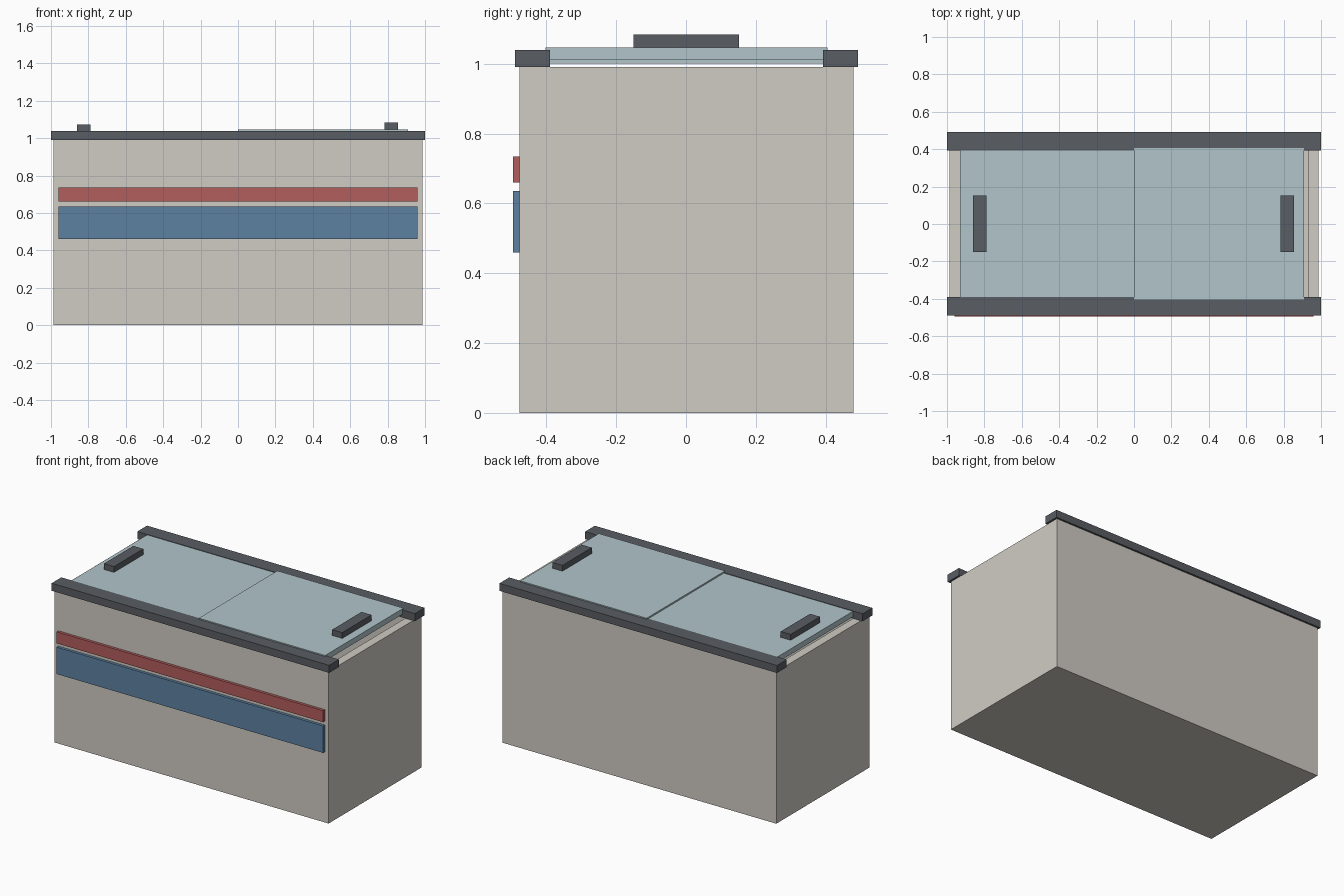
import bpy, bmesh, random

if "Cube" in bpy.data.objects:
    bpy.data.objects.remove(bpy.data.objects["Cube"])

random.seed(4)


def mat(name, r, g, b):
    m = bpy.data.materials.new(name)
    m.diffuse_color = (r, g, b, 1)
    m.use_nodes = True
    m.node_tree.nodes["Principled BSDF"].inputs["Base Color"].default_value = m.diffuse_color
    return m


shell = mat("shell", 0.63, 0.60, 0.55)
trim = mat("dark_trim", 0.10, 0.11, 0.125)
glass = mat("glass", 0.44, 0.56, 0.59)
red = mat("red", 0.45, 0.11, 0.11)
blue = mat("blue", 0.11, 0.22, 0.36)
yellow = mat("yellow", 0.75, 0.55, 0.10)


def box(name, x, y, z, material):
    """Box from (min, max) ranges on each axis."""
    bm = bmesh.new()
    bmesh.ops.create_cube(bm, size=1)
    for v in bm.verts:
        v.co = [r[0] if c < 0 else r[1] for c, r in zip(v.co, (x, y, z))]
    me = bpy.data.meshes.new(name)
    bm.to_mesh(me)
    bm.free()
    me.materials.append(material)
    ob = bpy.data.objects.new(name, me)
    bpy.context.collection.objects.link(ob)
    return ob


# Open-topped insulated cabinet: inset the top face, then sink it
cabinet = box("cabinet", (-0.987, 0.987), (-0.477, 0.48), (0, 0.99), shell)
bm = bmesh.new()
bm.from_mesh(cabinet.data)
bm.normal_update()
top = max(bm.faces, key=lambda f: f.calc_center_median().z)
bmesh.ops.inset_region(bm, faces=[top], thickness=0.08)
well = bmesh.ops.extrude_discrete_faces(bm, faces=[top])["faces"][0]
for v in well.verts:
    v.co.z = 0.1
bm.to_mesh(cabinet.data)
bm.free()

# Rails along the front and back top edges
box("front_rail", (-1, 1), (-0.49, -0.39), (0.99, 1.039), trim)
box("back_rail", (-1, 1), (0.392, 0.492), (0.99, 1.039), trim)

# Sliding glass lids, the right one riding slightly higher, with handles
for side, x, z, hx in (("left", (-0.93, 0.0), 1.0, -0.825),
                       ("right", (0.0, 0.91), 1.01, 0.82)):
    box(side + "_lid", x, (-0.403, 0.405), (z, z + 0.036), glass)
    box(side + "_handle", (hx - 0.036, hx + 0.036), (-0.15, 0.152),
        (z + 0.036, z + 0.074), trim)

# Colour stripes on the front
box("red_stripe", (-0.96, 0.96), (-0.495, -0.475), (0.66, 0.735), red)
box("blue_stripe", (-0.96, 0.96), (-0.495, -0.475), (0.46, 0.635), blue)

# Packages stacked in the well
for i in range(6):
    for j in range(3):
        cx, cy = -0.725 + i * 0.29, -0.255 + j * 0.255
        box("package", (cx - 0.125, cx + 0.125), (cy - 0.11, cy + 0.11),
            (0.1, random.uniform(0.5, 0.65)), (yellow, red, blue)[(i + j + 1) % 3])
